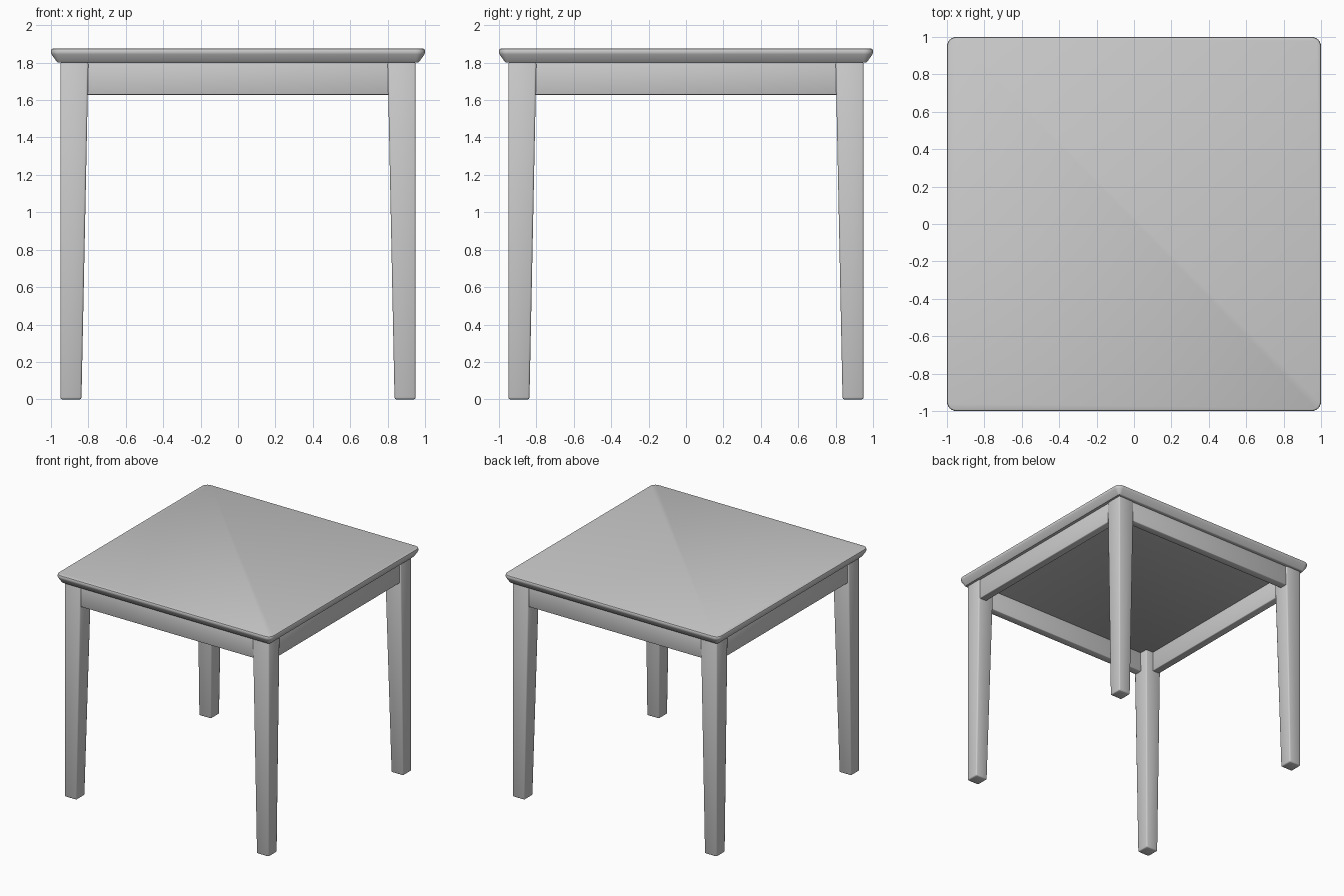
import bpy, bmesh, math

if "Cube" in bpy.data.objects:
    bpy.data.objects.remove(bpy.data.objects["Cube"])


def finish(bm, name, angle=None):
    bmesh.ops.recalc_face_normals(bm, faces=bm.faces)
    me = bpy.data.meshes.new(name)
    bm.to_mesh(me)
    bm.free()
    ob = bpy.data.objects.new(name, me)
    bpy.context.collection.objects.link(ob)
    bpy.ops.object.select_all(action='DESELECT')
    ob.select_set(True)
    bpy.context.view_layer.objects.active = ob
    if angle:
        bpy.ops.object.shade_smooth_by_angle(angle=math.radians(angle))
    else:
        bpy.ops.object.shade_smooth()
    return ob


def loft(bm, rings):
    """Skin a stack of closed rings and cap both ends."""
    loops = [[bm.verts.new(p) for p in ring] for ring in rings]
    n = len(loops[0])
    for a, b in zip(loops, loops[1:]):
        for i in range(n):
            bm.faces.new((a[i], a[(i + 1) % n], b[(i + 1) % n], b[i]))
    bm.faces.new(loops[0][::-1])
    bm.faces.new(loops[-1])


def rounded_square(inset, z, radius=0.05, seg=6):
    r, c = radius - inset, 1 - radius
    ring = []
    for k, (sx, sy) in enumerate([(1, 1), (-1, 1), (-1, -1), (1, -1)]):
        for i in range(seg + 1):
            a = math.pi / 2 * (k + i / seg)
            ring.append((sx * c + r * math.cos(a), sy * c + r * math.sin(a), z))
    return ring


def rect(x0, x1, y0, y1, z):
    return [(x0, y0, z), (x1, y0, z), (x1, y1, z), (x0, y1, z)]


def bevel_all(bm, width, seg=2):
    bmesh.ops.bevel(bm, geom=bm.edges[:], offset=width, segments=seg,
                    profile=0.5, affect='EDGES')


# Tabletop with undercut edge and rounded corners
profile = [(0.036, 1.80), (0.030, 1.806), (0.003, 1.845), (0.0, 1.853),
           (0.0, 1.864), (0.003, 1.872), (0.010, 1.875)]
bm = bmesh.new()
loft(bm, [rounded_square(i, z) for i, z in profile])
finish(bm, "tabletop", 45)

# Legs: straight outside, tapered on the two inner faces
for sx, xn in ((-1, "left"), (1, "right")):
    for sy, yn in ((-1, "front"), (1, "back")):
        bm = bmesh.new()
        loft(bm, [rect(sx * 0.95, sx * inner, sy * 0.95, sy * inner, z)
                  for inner, z in ((0.837, 0), (0.80, 1.802))])
        bevel_all(bm, 0.01)
        finish(bm, f"{yn}_{xn}_leg")

# Apron rails between the legs
for k, side in enumerate(("front", "right", "back", "left")):
    bm = bmesh.new()
    loft(bm, [rect(-0.81, 0.81, -0.94, -0.872, z) for z in (1.628, 1.802)])
    bevel_all(bm, 0.006)
    finish(bm, f"{side}_apron").rotation_euler.z = k * math.pi / 2
